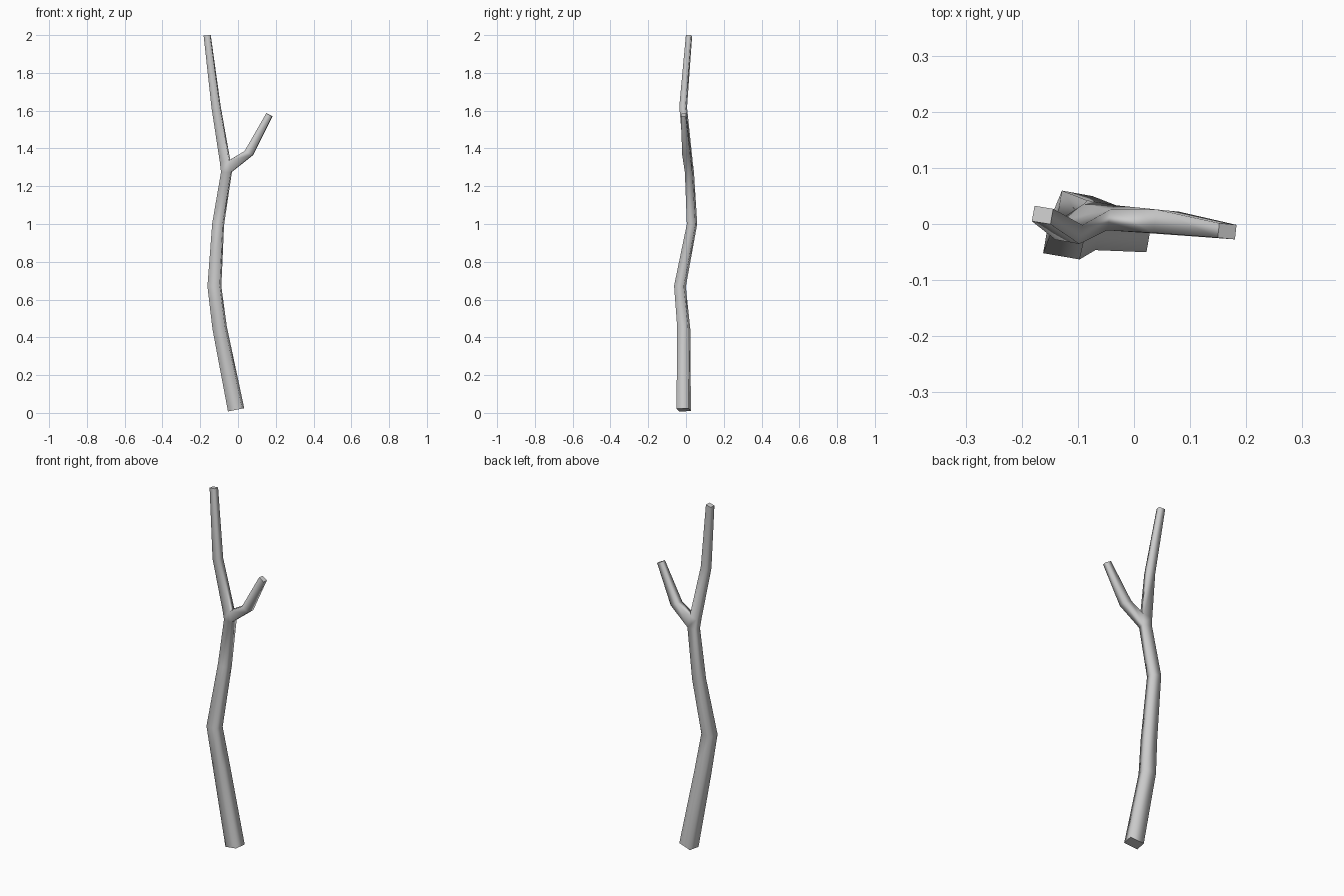
import bpy, bmesh
from mathutils import Vector

if "Cube" in bpy.data.objects:
    bpy.data.objects.remove(bpy.data.objects["Cube"])

bm = bmesh.new()


def make_rings(path, side):
    """Four-cornered rings along a path: (x, y, z, half width, half depth)."""
    pts = [Vector(p[:3]) for p in path]
    rings = []
    for i, p in enumerate(path):
        t = Vector()
        if i > 0:
            t += (pts[i] - pts[i - 1]).normalized()
        if i < len(pts) - 1:
            t += (pts[i + 1] - pts[i]).normalized()
        t.normalize()
        u = (side - t * side.dot(t)).normalized()
        v = t.cross(u)
        rings.append([bm.verts.new(pts[i] + u * p[3] * a + v * p[4] * b)
                      for a, b in ((1, -1), (1, 1), (-1, 1), (-1, -1))])
    return rings


def bridge(a, b, skip=()):
    for k in range(4):
        if k not in skip:
            n = (k + 1) % 4
            bm.faces.new((a[k], a[n], b[n], b[k])).smooth = True


def cap(ring):
    f = bm.faces.new(ring)
    for e in f.edges:
        e.smooth = False


# Trunk, with one side left open at the fork
trunk = make_rings([
    (-0.010, -0.012, 0.016, 0.039, 0.032),
    (-0.097, -0.012, 0.450, 0.034, 0.029),
    (-0.125, -0.032, 0.670, 0.033, 0.026),
    (-0.105, 0.032, 1.000, 0.028, 0.023),
    (-0.061, 0.018, 1.275, 0.026, 0.020),
    (-0.069, 0.012, 1.335, 0.025, 0.019),
    (-0.116, -0.015, 1.620, 0.022, 0.017),
    (-0.163, 0.016, 1.998, 0.017, 0.014),
], Vector((0.985, -0.17, 0)))
FORK = 4
for i in range(len(trunk) - 1):
    bridge(trunk[i], trunk[i + 1], skip=(0,) if i == FORK else ())
cap(trunk[0][::-1])
cap(trunk[-1])

# Side branch grown out of the open side
lo, hi = trunk[FORK], trunk[FORK + 1]
branch = make_rings([
    (0.058, 0.003, 1.376, 0.021, 0.0235),
    (0.166, -0.013, 1.578, 0.013, 0.0175),
], Vector((0.1, 1, 0)))
# Reorder so corners run near-low, far-low, far-high, near-high
branch = [[r[3], r[0], r[1], r[2]] for r in branch]


def nearest_order(ring):
    mid = sum((v.co for v in ring), Vector()) / 4
    near = [v for v in ring if v.co.y < mid.y]
    far = [v for v in ring if v.co.y >= mid.y]
    near.sort(key=lambda v: v.co.z)
    far.sort(key=lambda v: v.co.z)
    return [near[0], far[0], far[1], near[1]]


branch = [nearest_order(r) for r in branch]
bridge([lo[0], lo[1], hi[1], hi[0]], branch[0])
bridge(branch[0], branch[1])
cap(branch[1])

bmesh.ops.recalc_face_normals(bm, faces=bm.faces)
mesh = bpy.data.meshes.new("forked_branch")
bm.to_mesh(mesh)
bm.free()
obj = bpy.data.objects.new("forked_branch", mesh)
bpy.context.collection.objects.link(obj)
